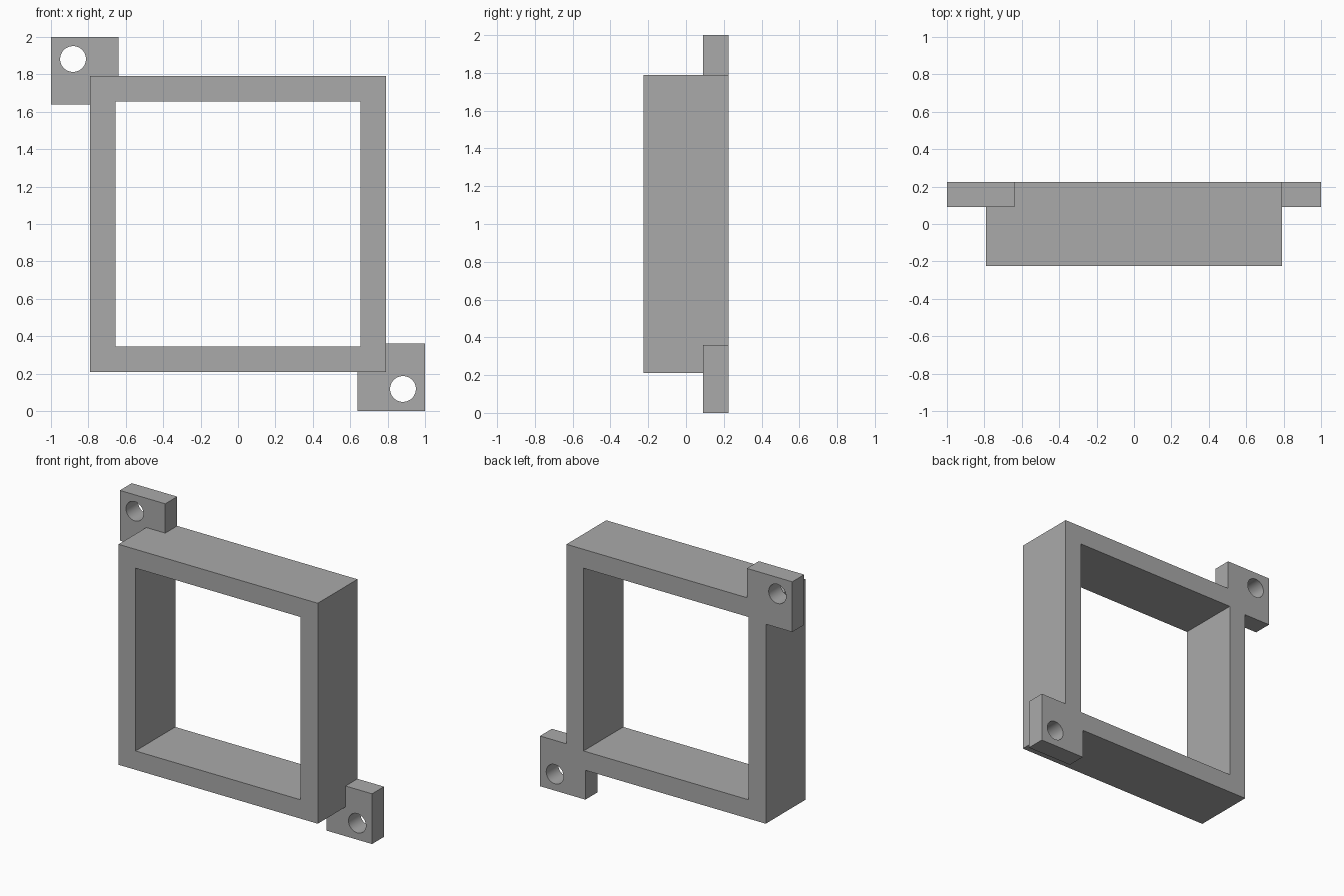
import bpy
import math

cube = bpy.data.objects.get("Cube")
if cube:
    bpy.data.objects.remove(cube, do_unlink=True)

grey = bpy.data.materials.new("plain grey")
grey.use_nodes = True
colour = (0.4, 0.4, 0.4, 1)
grey.diffuse_color = colour
grey.node_tree.nodes["Principled BSDF"].inputs["Base Color"].default_value = colour

DEPTH = 0.45        # front to back
TAB_DEPTH = 0.135
BACK = DEPTH / 2


def box(name, size, centre):
    bpy.ops.mesh.primitive_cube_add(size=1, location=centre)
    ob = bpy.context.object
    ob.name = name
    ob.scale = size
    bpy.ops.object.transform_apply(location=True, rotation=False, scale=True)
    ob.data.materials.append(grey)
    return ob


def combine(target, other, operation):
    mod = target.modifiers.new(operation, 'BOOLEAN')
    mod.operation = operation
    mod.solver = 'EXACT'
    mod.object = other
    bpy.context.view_layer.objects.active = target
    bpy.ops.object.modifier_apply(modifier=mod.name)
    bpy.data.objects.remove(other, do_unlink=True)


# Square body
frame = box("square_frame", (1.58, DEPTH, 1.58), (0, 0, 1))

# Mounting tabs at two opposite corners, flush with the back
for side in (-1, 1):
    tab = box("mounting_tab", (0.36, TAB_DEPTH, 0.36),
              (side * 0.82, BACK - TAB_DEPTH / 2, 1 - side * 0.82))
    combine(frame, tab, 'UNION')

# Central opening
combine(frame, box("opening_cutter", (1.31, 1, 1.31), (0, 0, 1)), 'DIFFERENCE')

# Screw holes
for side in (-1, 1):
    bpy.ops.mesh.primitive_cylinder_add(
        vertices=48, radius=0.069, depth=1, rotation=(math.pi / 2, 0, 0),
        location=(side * 0.882, 0, 1 - side * 0.882))
    hole = bpy.context.object
    hole.data.materials.append(grey)
    combine(frame, hole, 'DIFFERENCE')

bpy.ops.object.select_all(action='DESELECT')
frame.select_set(True)
bpy.context.view_layer.objects.active = frame
bpy.ops.object.shade_smooth_by_angle(angle=math.radians(30))
